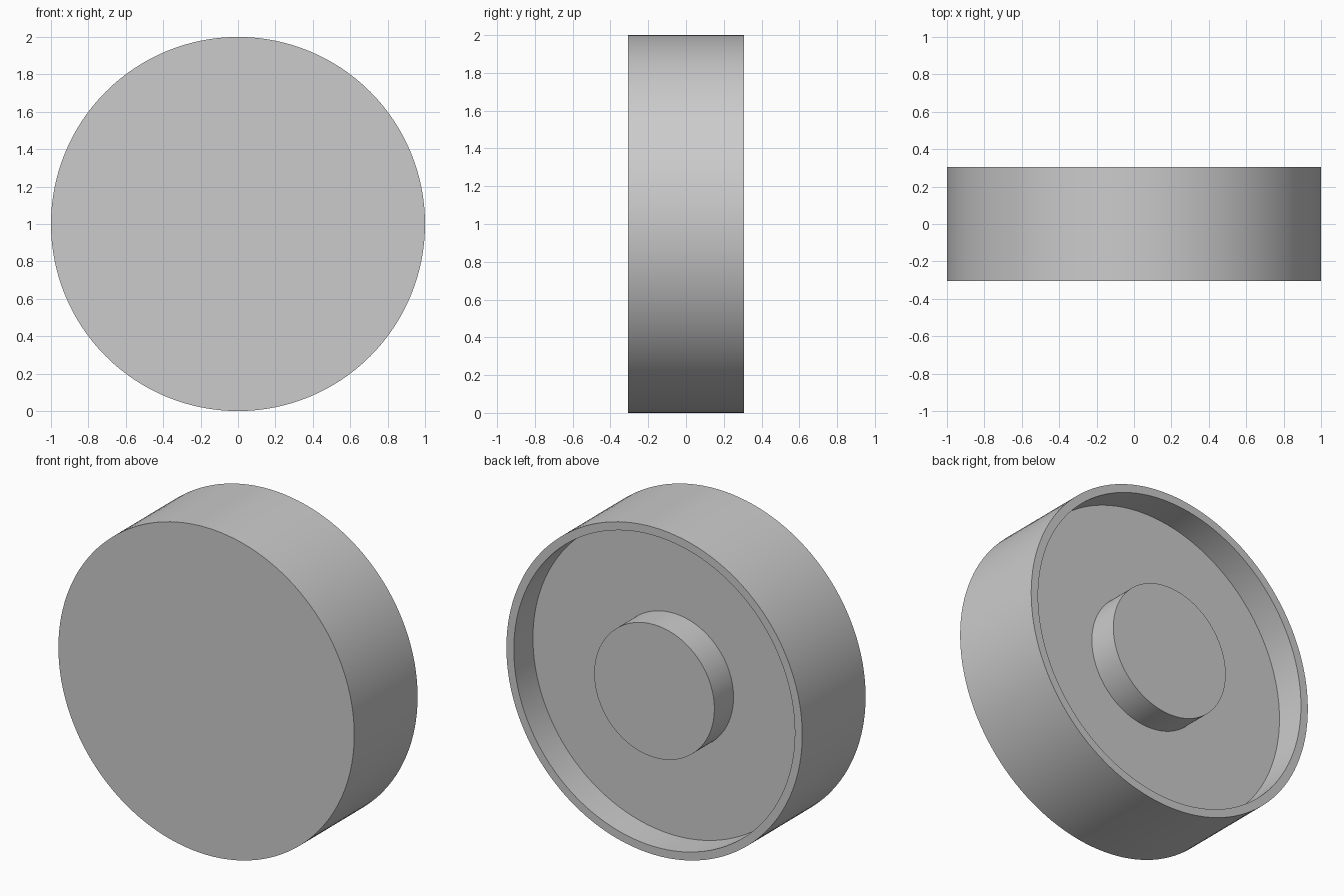
import bpy, math

if "Cube" in bpy.data.objects:
    bpy.data.objects.remove(bpy.data.objects["Cube"])

SEGMENTS = 128
HALF = 0.306       # half of the depth
FLOOR = 0.121      # y of the recess floor

grey = bpy.data.materials.new("plain grey")
grey.diffuse_color = (0.6, 0.6, 0.6, 1)
grey.use_nodes = True
grey.node_tree.nodes["Principled BSDF"].inputs["Base Color"].default_value = grey.diffuse_color


def lathe(name, profile):
    """Revolve (radius, y) points about the y axis; zero-radius ends close to a point."""
    verts, rings, faces = [], [], []
    for r, y in profile:
        count = SEGMENTS if r > 0 else 1
        rings.append([len(verts) + i for i in range(count)])
        for i in range(count):
            a = 2 * math.pi * i / SEGMENTS
            verts.append((r * math.cos(a), y, 1 + r * math.sin(a)))
    for a, b in zip(rings, rings[1:]):
        for i in range(SEGMENTS):
            j = (i + 1) % SEGMENTS
            if len(a) == 1:
                faces.append((a[0], b[i], b[j]))
            elif len(b) == 1:
                faces.append((a[i], b[0], a[j]))
            else:
                faces.append((a[i], b[i], b[j], a[j]))
    mesh = bpy.data.meshes.new(name)
    mesh.from_pydata(verts, [], faces)
    mesh.materials.append(grey)
    obj = bpy.data.objects.new(name, mesh)
    bpy.context.collection.objects.link(obj)
    bpy.ops.object.select_all(action='DESELECT')
    obj.select_set(True)
    bpy.context.view_layer.objects.active = obj
    # consistent outward normals, then smooth walls with sharp rims
    bpy.ops.object.mode_set(mode='EDIT')
    bpy.ops.mesh.select_all(action='SELECT')
    bpy.ops.mesh.normals_make_consistent(inside=False)
    bpy.ops.object.mode_set(mode='OBJECT')
    bpy.ops.object.shade_smooth_by_angle(angle=math.radians(30))
    return obj


# Solid front disc, thin rim, recessed back and central hub flush with the rim
lathe("wheel_cap", [
    (0, -HALF), (1, -HALF),            # front face
    (1, HALF), (0.95, HALF),           # outer wall and rim
    (0.95, FLOOR), (0.406, FLOOR),     # recess
    (0.406, HALF), (0, HALF),          # hub
])
